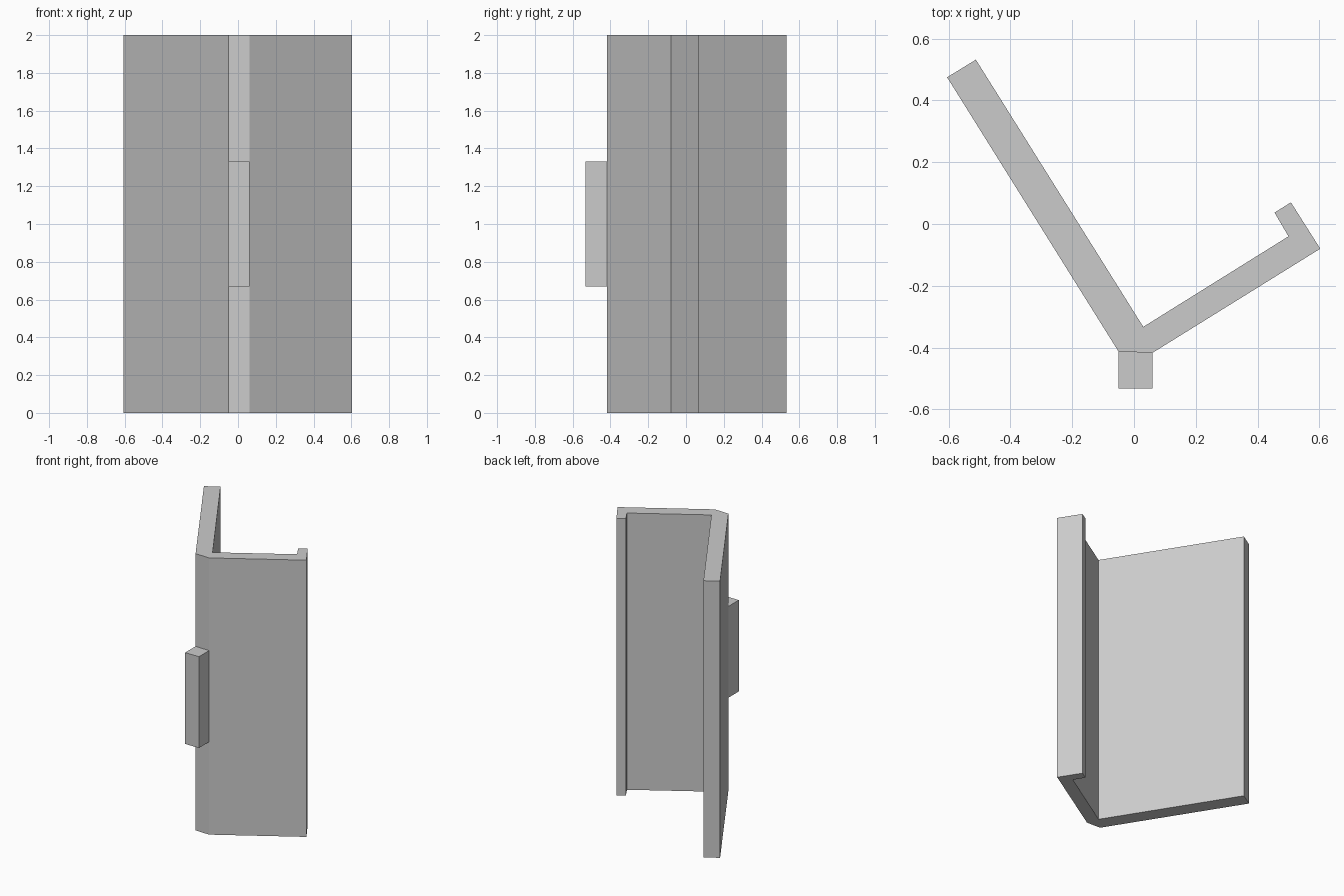
import bpy
import bmesh

cube = bpy.data.objects.get("Cube")
if cube:
    bpy.data.objects.remove(cube, do_unlink=True)

grey = bpy.data.materials.new("light_grey")
grey.use_nodes = True
colour = (0.6, 0.6, 0.6, 1)
grey.diffuse_color = colour
grey.node_tree.nodes["Principled BSDF"].inputs["Base Color"].default_value = colour


def extrude_profile(name, outline, bottom, top):
    """Raise a flat outline into a solid between two heights."""
    bm = bmesh.new()
    face = bm.faces.new([bm.verts.new((x, y, bottom)) for x, y in outline])
    result = bmesh.ops.extrude_face_region(bm, geom=[face], use_keep_orig=True)
    raised = [g for g in result["geom"] if isinstance(g, bmesh.types.BMVert)]
    bmesh.ops.translate(bm, verts=raised, vec=(0, 0, top - bottom))
    bmesh.ops.recalc_face_normals(bm, faces=bm.faces)
    mesh = bpy.data.meshes.new(name)
    bm.to_mesh(mesh)
    bm.free()
    mesh.materials.append(grey)
    obj = bpy.data.objects.new(name, mesh)
    bpy.context.collection.objects.link(obj)
    return obj


# Angled bracket: long leg, blunt corner, short leg with a return lip
bracket = [
    (-0.605, 0.475), (-0.05, -0.413), (0.06, -0.417), (0.603, -0.08),
    (0.508, 0.07), (0.455, 0.037), (0.5, -0.04), (0.03, -0.333), (-0.512, 0.532),
]
extrude_profile("angled_bracket", bracket, 0, 2)

# Block on the blunt corner, midway up
block = [(-0.05, -0.532), (0.06, -0.532), (0.06, -0.417), (-0.05, -0.413)]
extrude_profile("corner_block", block, 0.67, 1.33)
